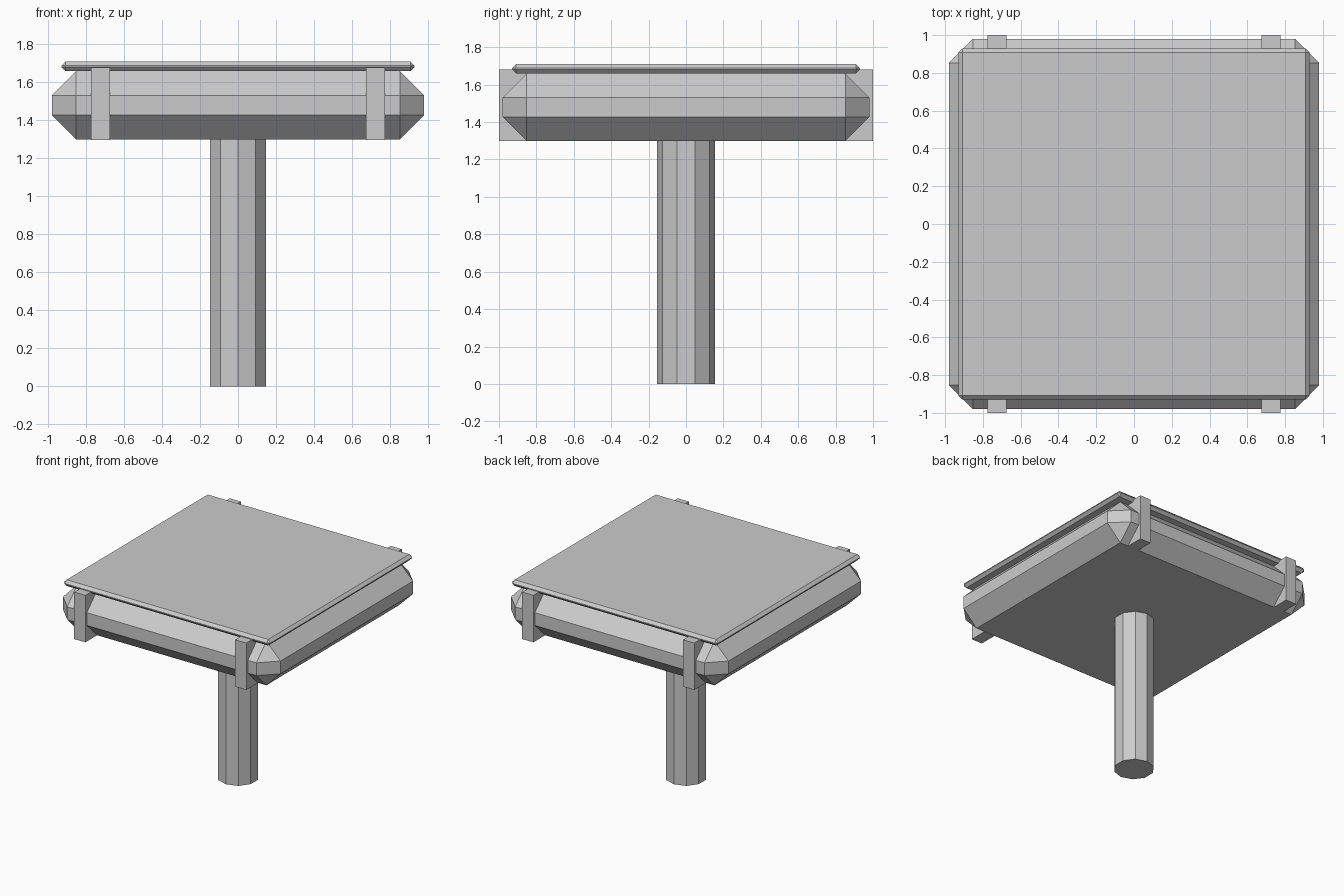
import bpy
import bmesh
from mathutils import Matrix, Vector

old = bpy.data.objects.get("Cube")
if old:
    bpy.data.objects.remove(old, do_unlink=True)

GREY = (0.6, 0.6, 0.6, 1.0)
grey = bpy.data.materials.new("light_grey")
grey.use_nodes = True
grey.diffuse_color = GREY
grey.node_tree.nodes["Principled BSDF"].inputs["Base Color"].default_value = GREY


def add_part(name, bm):
    mesh = bpy.data.meshes.new(name)
    bm.to_mesh(mesh)
    bm.free()
    mesh.materials.append(grey)
    obj = bpy.data.objects.new(name, mesh)
    bpy.context.collection.objects.link(obj)
    return obj


def add_box(name, low, high, chamfer=0):
    low, high = Vector(low), Vector(high)
    bm = bmesh.new()
    place = Matrix.Translation((low + high) / 2) @ Matrix.Diagonal((*(high - low), 1))
    bmesh.ops.create_cube(bm, size=1, matrix=place)
    if chamfer:
        bmesh.ops.bevel(bm, geom=bm.edges[:], offset=chamfer, offset_type='OFFSET',
                        segments=1, affect='EDGES', clamp_overlap=True)
    return add_box_finish(name, bm)


def add_box_finish(name, bm):
    bmesh.ops.recalc_face_normals(bm, faces=bm.faces[:])
    return add_part(name, bm)


# Ten-sided central post
bm = bmesh.new()
bmesh.ops.create_cone(bm, cap_ends=True, segments=10, radius1=0.155, radius2=0.155,
                      depth=1.32, matrix=Matrix.Translation((0, 0, 0.66)))
add_part("post", bm)

# Chunky chamfered body and thin lid
add_box("table_body", (-0.98, -0.98, 1.3), (0.98, 0.98, 1.66), 0.128)
add_box("table_lid", (-0.93, -0.93, 1.66), (0.93, 0.93, 1.71), 0.022)

# Upright clips on the front and back edges
for side, x in (("left", 0.725), ("right", -0.725)):
    for end, y in (("front", -0.925), ("back", 0.925)):
        add_box(f"clip_{end}_{side}", (x - 0.05, y - 0.075, 1.298),
                (x + 0.05, y + 0.075, 1.68))
